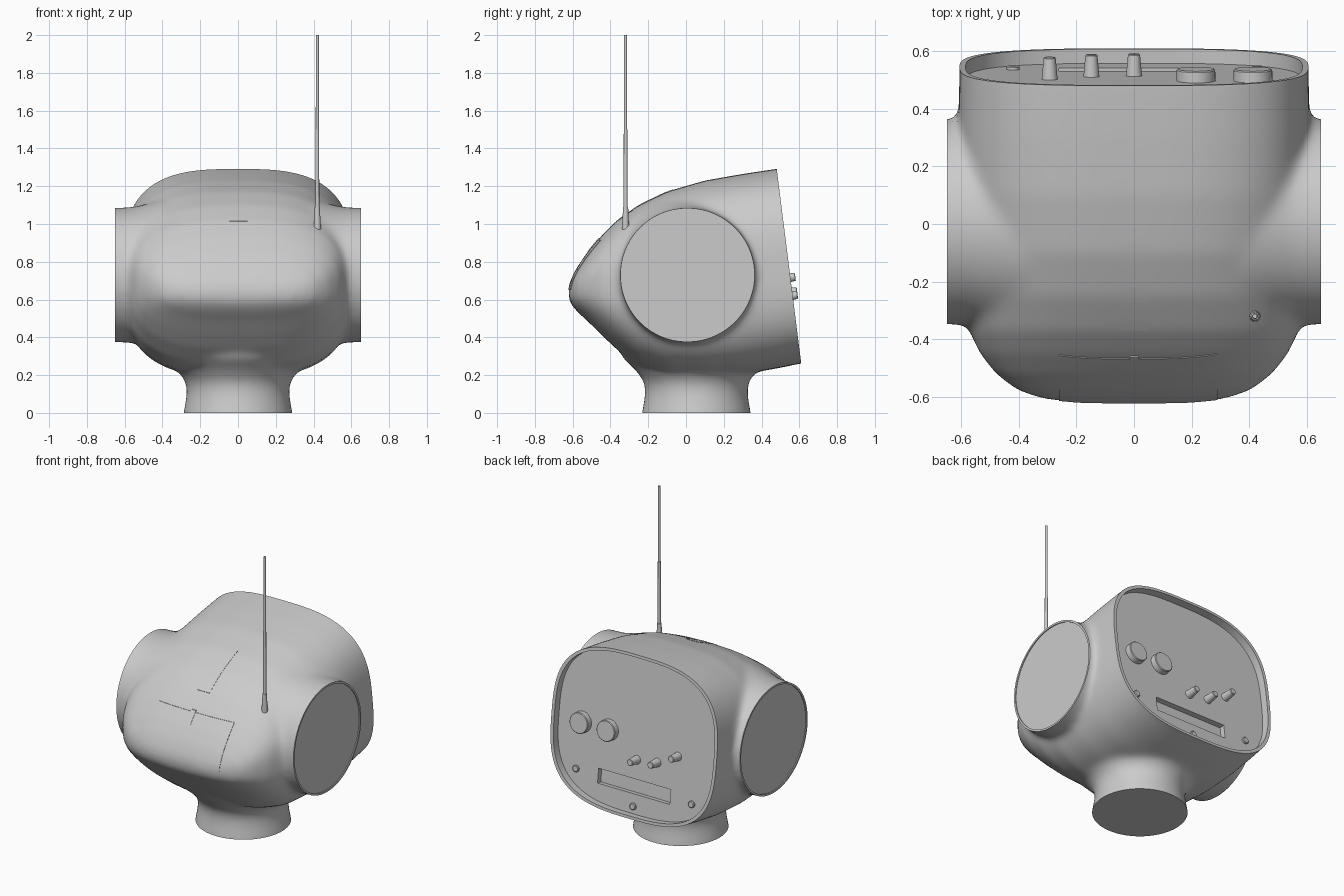
import bpy, bmesh, math
from mathutils import Vector, Matrix
from mathutils.bvhtree import BVHTree

if "Cube" in bpy.data.objects:
    bpy.data.objects.remove(bpy.data.objects["Cube"])

TILT = 0.126                                   # lean of the rear face
BACK_N = Vector((0, 1, TILT)).normalized()
ANG = [2 * math.pi * i / 96 for i in range(96)]


def add_obj(name, bm, angle=35):
    me = bpy.data.meshes.new(name)
    bmesh.ops.recalc_face_normals(bm, faces=bm.faces)
    bm.to_mesh(me)
    bm.free()
    ob = bpy.data.objects.new(name, me)
    bpy.context.collection.objects.link(ob)
    smooth(ob, angle)
    return ob


def smooth(ob, angle=35):
    bpy.ops.object.select_all(action='DESELECT')
    ob.select_set(True)
    bpy.context.view_layer.objects.active = ob
    bpy.ops.object.shade_smooth_by_angle(angle=math.radians(angle))


def bake(ob):
    """Replace the mesh by its modified version."""
    dg = bpy.context.evaluated_depsgraph_get()
    me = bpy.data.meshes.new_from_object(ob.evaluated_get(dg))
    ob.modifiers.clear()
    ob.data = me


def loft(bm, rings):
    rows = [[bm.verts.new(p) for p in r] for r in rings]
    for a, b in zip(rows, rows[1:]):
        for i in range(len(a)):
            j = (i + 1) % len(a)
            bm.faces.new((a[i], a[j], b[j], b[i]))
    bm.faces.new(rows[0][::-1])
    bm.faces.new(rows[-1])


def sp(v, n):
    return math.copysign(abs(v) ** (2 / n), v)


def lathe(bm, profile, mat):
    loft(bm, [[mat @ Vector((r * math.cos(a), r * math.sin(a), h)) for a in ANG]
              for h, r in profile])


# Shell: main volume lofted along y (y, half width, top z, bottom z)
stations = [(-.622, .20, .665, .60), (-.605, .33, .71, .57), (-.575, .41, .77, .535),
            (-.52, .48, .85, .485), (-.45, .535, .935, .415), (-.37, .572, 1.015, .34),
            (-.25, .592, 1.10, .25), (-.1, .602, 1.172, .20), (.1, .61, 1.23, .19),
            (.3, .61, 1.265, .205), (.48, .607, 1.292, .235), (.61, .605, 1.305, .262),
            (.74, .60, 1.315, .28)]
bm = bmesh.new()
rings = []
for y, w, zt, zb in stations:
    n = 2.7 + .3 * min(1, max(0, (y + .6) / 1.0))
    rings.append([(w * sp(math.cos(a), n), y,
                   (zt + zb) / 2 + (zt - zb) / 2 * sp(math.sin(a), n)) for a in ANG])
loft(bm, rings)
# Round side stubs and flared pedestal
for s in (1, -1):
    lathe(bm, [(.1, .41), (.38, .405), (.47, .38), (.55, .36), (.65, .355), (.76, .355)],
          Matrix.Translation((0, .007, .73)) @ Matrix.Rotation(s * math.pi / 2, 4, 'Y'))
lathe(bm, [(-.12, .30), (0, .289), (.06, .277), (.12, .27), (.17, .28), (.23, .325), (.29, .39), (.4, .42)],
      Matrix.Translation((0, .055, 0)))
body = add_obj("shell", bm)
m = body.modifiers.new("fuse", 'REMESH')
m.mode, m.voxel_size = 'VOXEL', .016
m = body.modifiers.new("blend", 'SMOOTH')
m.factor, m.iterations = .5, 22
bake(body)

# Flat cuts: foot, two side discs, tilted rear face with recessed panel
bm = bmesh.new()
bm.from_mesh(body.data)


def flat_cut(co, no, scale=1, depth=0):
    no = Vector(no).normalized()
    res = bmesh.ops.bisect_plane(bm, geom=bm.verts[:] + bm.edges[:] + bm.faces[:], dist=1e-5,
                                 plane_co=co, plane_no=no, clear_outer=True)
    edges = [e for e in res['geom_cut'] if isinstance(e, bmesh.types.BMEdge)]
    caps = bmesh.ops.holes_fill(bm, edges=edges, sides=0)['faces']
    if not depth:
        return
    for step in (0, 1):
        caps = bmesh.ops.extrude_discrete_faces(bm, faces=caps)['faces']
        for f in caps:
            xs = [v.co for v in f.verts]
            c = Vector([(min(p[i] for p in xs) + max(p[i] for p in xs)) / 2 for i in range(3)])
            for v in f.verts:
                v.co = v.co - no * depth if step else c + (v.co - c) * scale


flat_cut((0, 0, 0), (0, 0, -1))
for s in (1, -1):
    flat_cut((s * .65, 0, 0), (s, 0, 0), .965, .006)
flat_cut((0, .643, 0), BACK_N, .965, .05)
bmesh.ops.recalc_face_normals(bm, faces=bm.faces)
bm.to_mesh(body.data)
bvh = BVHTree.FromBMesh(bm)
bm.free()


# Parts that sit on the rear panel
def on_panel(x, z):
    return (Matrix.Translation((x, .593 - TILT * z, z))
            @ Vector((0, 0, 1)).rotation_difference(BACK_N).to_matrix().to_4x4())


# Slot cut in the rear panel
bm = bmesh.new()
rot = Matrix.Rotation(math.atan(TILT), 4, 'X')
bmesh.ops.create_cube(bm, size=1, matrix=Matrix.Translation((.005, .593 - TILT * .445, .445)) @ rot
                      @ Matrix.Diagonal((.53, .07, .095, 1)))
cutter = add_obj("slot_cutter", bm)
cutter.hide_render = True
m = body.modifiers.new("slot", 'BOOLEAN')
m.operation, m.object, m.solver = 'DIFFERENCE', cutter, 'EXACT'
bake(body)
bpy.data.objects.remove(cutter)
smooth(body)


def turned(name, mat, profile, seg=32):
    bm = bmesh.new()
    loft(bm, [[mat @ Vector((r * math.cos(2 * math.pi * i / seg), r * math.sin(2 * math.pi * i / seg), h))
               for i in range(seg)] for h, r in profile])
    return add_obj(name, bm)


for i, x in enumerate((.215, .413)):
    turned(f"dial_{i + 1}", on_panel(x, .75), [(-.005, .068), (.036, .067), (.04, .063)])
for i, (x, z) in enumerate(((0, .615), (-.148, .635), (-.293, .71))):
    turned(f"small_knob_{i + 1}", on_panel(x, z), [(-.005, .028), (.073, .021), (.076, .018)])
for i, (x, z) in enumerate(((.43, .45), (-.42, .44), (0, .32))):
    turned(f"button_{i + 1}", on_panel(x, z), [(-.005, .022), (.008, .022), (.012, .017)], 24)

# Telescopic aerial
turned("aerial", Matrix.Translation((.42, -.32, 0)),
       [(.95, .018), (.985, .019), (1.05, .015), (1.09, .014), (1.091, .0105), (1.5, .0095),
        (1.501, .0085), (2.0, .008)], 20)


# Flush inlaid covers projected on to the shell
def inlay(name, u0, u1, v0, v1, front, lift, seg=14):
    bm = bmesh.new()
    d = Vector((0, 1, 0)) if front else Vector((0, 0, -1))
    rows = []
    for j in range(seg + 1):
        row = []
        for i in range(seg + 1):
            u, v = u0 + (u1 - u0) * i / seg, v0 + (v1 - v0) * j / seg
            start = Vector((u, -2, v)) if front else Vector((u, v, 3))
            p, nrm, _, _ = bvh.ray_cast(start, d)
            row.append(bm.verts.new(p - d * lift))
        rows.append(row)
    for a, b in zip(rows, rows[1:]):
        for i in range(seg):
            bm.faces.new((a[i], a[i + 1], b[i + 1], b[i]))
    ext = bmesh.ops.extrude_face_region(bm, geom=bm.faces[:])['geom']
    bmesh.ops.translate(bm, verts=[v for v in ext if isinstance(v, bmesh.types.BMVert)], vec=d * (lift + .004))
    return add_obj(name, bm)


inlay("top_cover", -.045, .05, -.37, -.07, False, .002)
inlay("front_door", -.26, .29, .65, .915, True, .003, 28)
inlay("door_catch", -.014, .016, .855, .925, True, .006)
